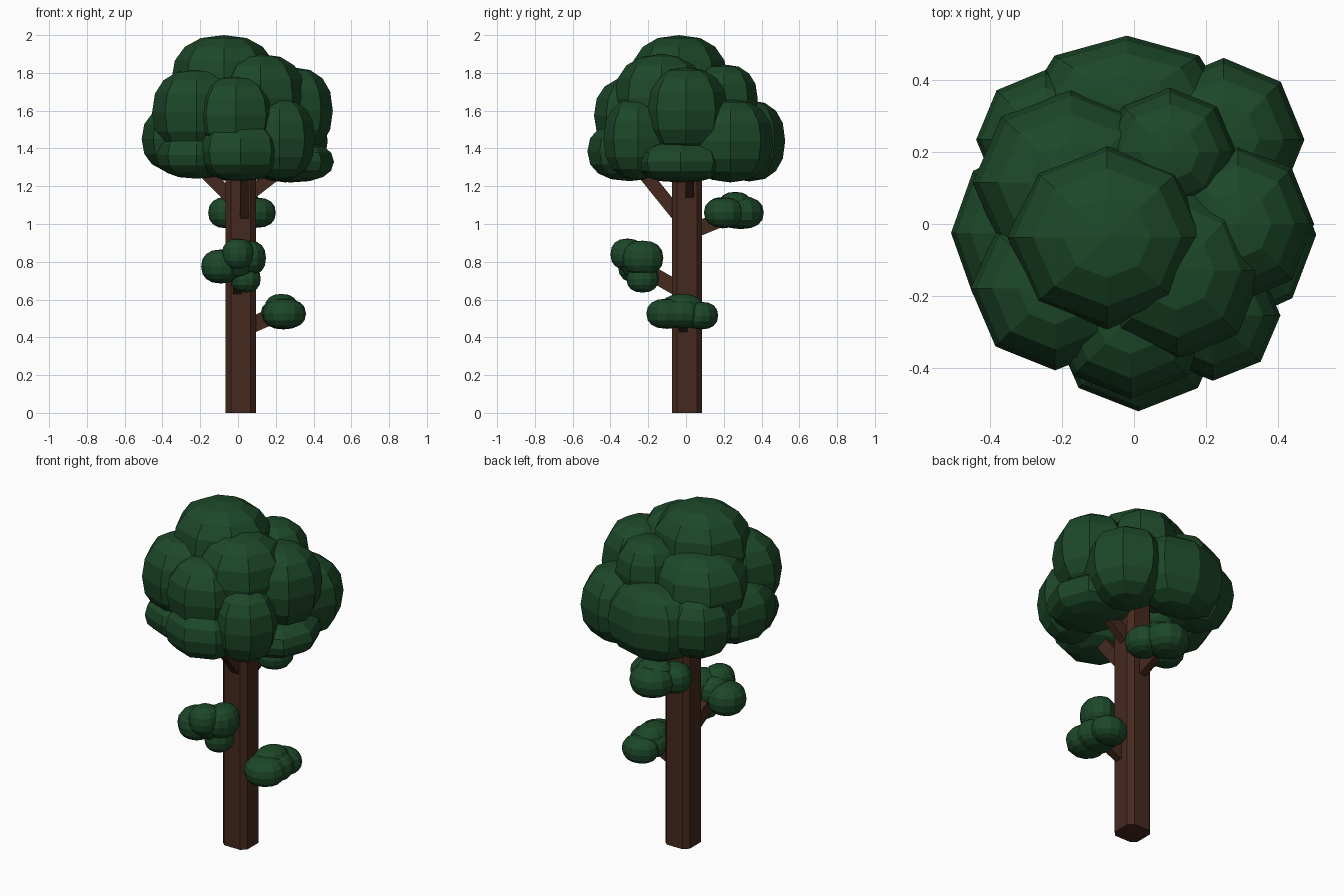
import bpy, bmesh, math
from mathutils import Vector, Matrix


def material(name, rgb):
    m = bpy.data.materials.new(name)
    m.diffuse_color = (*rgb, 1)
    return m


GREEN = material("leaf green", (0.012, 0.064, 0.022))
BROWN = material("bark brown", (0.060, 0.022, 0.013))


def add_object(name, bm, mat):
    mesh = bpy.data.meshes.new(name)
    bm.to_mesh(mesh)
    bm.free()
    mesh.materials.append(mat)
    ob = bpy.data.objects.new(name, mesh)
    bpy.context.collection.objects.link(ob)


def foliage(name, blobs, segments, boxy=0.86):
    """Clump of flat-faced, slightly boxy ellipsoids, each given as (centre, radii)."""
    bm = bmesh.new()
    for centre, radii in blobs:
        verts = bmesh.ops.create_uvsphere(bm, u_segments=segments, v_segments=8, radius=1)["verts"]
        for v in verts:
            r = math.hypot(v.co.x, v.co.y)
            k = r ** (boxy - 1) if r > 1e-4 else 0
            z = math.copysign(abs(v.co.z) ** boxy, v.co.z)
            v.co = (centre[0] + v.co.x * k * radii[0],
                    centre[1] + v.co.y * k * radii[1],
                    centre[2] + z * radii[2])
    add_object(name, bm, GREEN)


def branch(name, start, end, width, depth):
    """Straight square-section limb between two points."""
    a, b = Vector(start), Vector(end)
    d = (b - a).normalized()
    side = d.cross(Vector((0, 0, 1))).normalized()
    up = side.cross(d)
    rot = Matrix((side, up, d)).transposed().to_4x4()
    mat = Matrix.Translation((a + b) / 2) @ rot @ Matrix.Diagonal((width, depth, (b - a).length, 1))
    bm = bmesh.new()
    bmesh.ops.create_cube(bm, size=1, matrix=mat)
    add_object(name, bm, BROWN)


# Trunk: square post with chamfered corners
bm = bmesh.new()
w, c = 0.08, 0.052
outline = [(w, -c), (w, c), (c, w), (-c, w), (-w, c), (-w, -c), (-c, -w), (c, -w)]
base = bm.faces.new([bm.verts.new((x + 0.015, y + 0.005, 0)) for x, y in outline])
top = bmesh.ops.extrude_face_region(bm, geom=[base], use_keep_orig=True)["geom"]
bmesh.ops.translate(bm, vec=(0, 0, 1.45), verts=[g for g in top if isinstance(g, bmesh.types.BMVert)])
bmesh.ops.recalc_face_normals(bm, faces=bm.faces)
add_object("trunk", bm, BROWN)

# Crown: overlapping eight-sided clumps
foliage("crown", [
    ((-0.075, -0.037, 1.76), (0.278, 0.258, 0.24)),   # top
    ((-0.175, 0.115, 1.60), (0.275, 0.26, 0.22)),     # upper back left
    ((-0.22, -0.18, 1.59), (0.235, 0.228, 0.23)),     # upper front left
    ((0.12, -0.13, 1.665), (0.24, 0.25, 0.235)),      # upper right
    ((0.10, 0.20, 1.66), (0.185, 0.18, 0.185)),       # upper back
    ((0.29, 0.0, 1.60), (0.212, 0.22, 0.23)),         # right
    ((0.28, -0.03, 1.33), (0.228, 0.25, 0.11)),       # right low
    ((0.25, 0.235, 1.44), (0.225, 0.228, 0.22)),      # back right
    ((-0.02, 0.335, 1.44), (0.285, 0.19, 0.215)),     # back
    ((-0.245, 0.235, 1.45), (0.195, 0.195, 0.19)),    # back left
    ((-0.30, -0.025, 1.45), (0.21, 0.245, 0.18)),     # left
    ((-0.22, -0.18, 1.365), (0.215, 0.22, 0.125)),    # front left low
    ((0.22, -0.255, 1.45), (0.188, 0.182, 0.215)),    # front right
    ((0.012, -0.30, 1.385), (0.235, 0.222, 0.158)),   # front low
    ((-0.01, -0.265, 1.575), (0.225, 0.222, 0.207)),  # front middle
], 8)

# Small leaf clusters on the side branches
foliage("right_cluster", [
    ((0.245, -0.10, 0.525), (0.115, 0.11, 0.08)),
    ((0.24, 0.08, 0.515), (0.105, 0.09, 0.073)),
    ((0.23, -0.02, 0.55), (0.09, 0.115, 0.08)),
    ((0.24, -0.02, 0.525), (0.12, 0.11, 0.08)),
], 12)
foliage("front_cluster", [
    ((-0.09, -0.25, 0.775), (0.105, 0.11, 0.09)),
    ((0.06, -0.23, 0.82), (0.088, 0.11, 0.092)),
    ((0.0, -0.31, 0.84), (0.085, 0.09, 0.083)),
    ((0.04, -0.23, 0.71), (0.08, 0.085, 0.073)),
    ((0.0, -0.25, 0.80), (0.10, 0.10, 0.09)),
], 12)
foliage("back_cluster", [
    ((0.10, 0.20, 1.06), (0.10, 0.105, 0.08)),
    ((-0.06, 0.195, 1.06), (0.098, 0.095, 0.083)),
    ((0.015, 0.29, 1.06), (0.125, 0.122, 0.087)),
    ((0.02, 0.26, 1.105), (0.10, 0.085, 0.065)),
], 12)

# Branches carrying the small clusters
branch("right_branch", (0.05, -0.015, 0.455), (0.22, -0.015, 0.53), 0.045, 0.085)
branch("front_branch", (-0.005, -0.03, 0.65), (-0.005, -0.24, 0.77), 0.045, 0.08)
branch("back_branch", (0.01, 0.04, 0.965), (0.01, 0.26, 1.055), 0.045, 0.08)

# Forked limbs holding up the crown
branch("crown_limb_left", (0.0, 0.02, 1.10), (-0.25, 0.02, 1.35), 0.045, 0.07)
branch("crown_limb_right", (0.05, 0.02, 1.15), (0.28, 0.02, 1.33), 0.045, 0.07)
branch("crown_limb_front", (0.033, -0.03, 1.03), (0.033, -0.28, 1.34), 0.045, 0.07)
